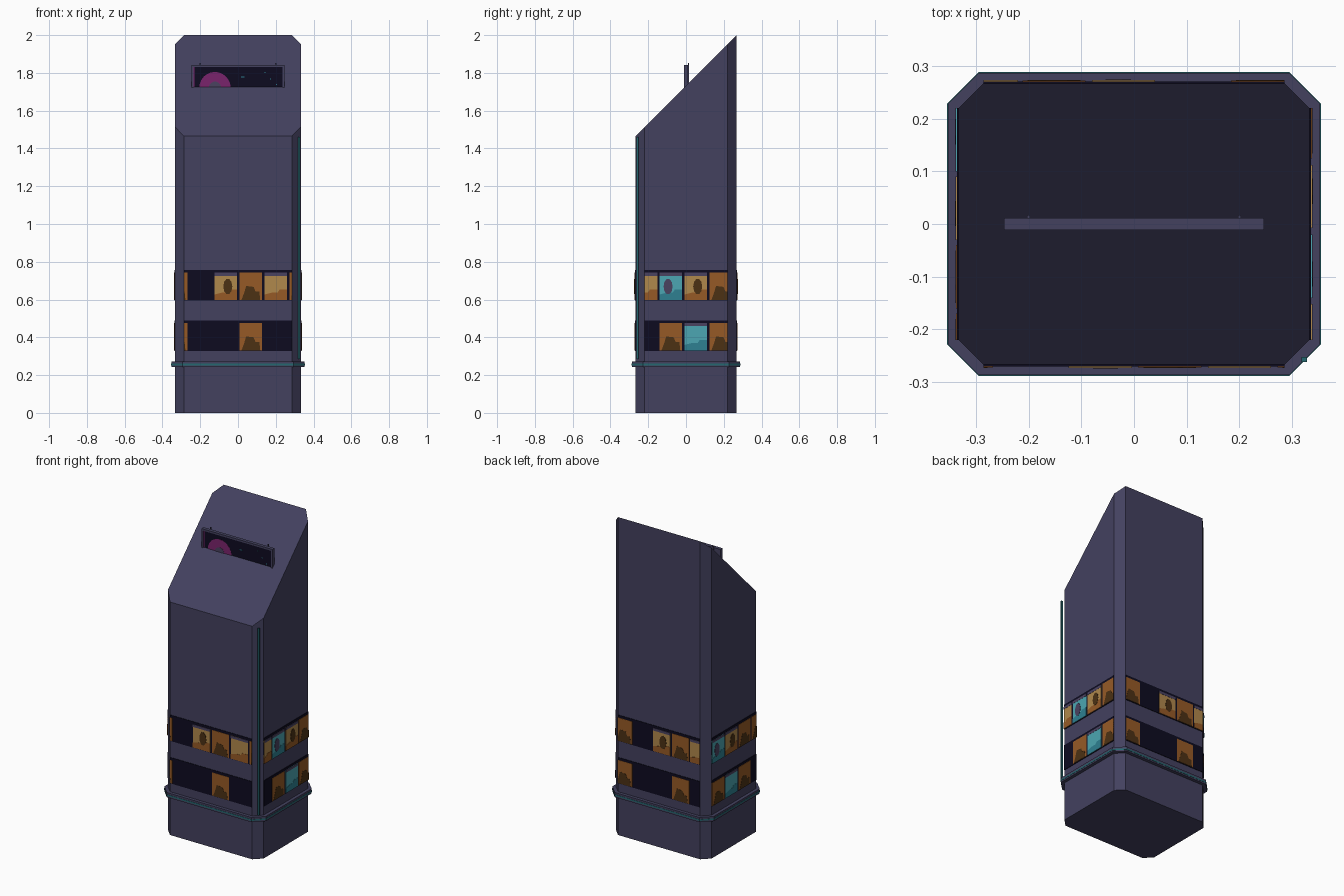
import bpy, bmesh, math
from mathutils import Vector

if "Cube" in bpy.data.objects:
    bpy.data.objects.remove(bpy.data.objects["Cube"])


def srgb(r, g, b):
    f = lambda c: c / 12.92 if c <= 0.04045 else ((c + 0.055) / 1.055) ** 2.4
    return tuple(f(c / 255) for c in (r, g, b)) + (1.0,)


COLOURS = {
    "slate": (67, 65, 95), "night": (13, 11, 32), "amber": (150, 90, 38),
    "brown": (76, 49, 20), "tan": (176, 136, 76), "teal": (76, 166, 178),
    "dark_teal": (46, 128, 145), "mauve": (74, 66, 96), "magenta": (122, 36, 108),
    "trim_teal": (36, 104, 112),
}
NAMES = list(COLOURS)
MATS = []
for n, c in COLOURS.items():
    m = bpy.data.materials.new(n)
    m.diffuse_color = srgb(*c)
    m.use_nodes = True
    m.node_tree.nodes["Principled BSDF"].inputs["Base Color"].default_value = m.diffuse_color
    MATS.append(m)


def finish(bm, name):
    bmesh.ops.recalc_face_normals(bm, faces=bm.faces)
    me = bpy.data.meshes.new(name)
    bm.to_mesh(me)
    bm.free()
    for m in MATS:
        me.materials.append(m)
    ob = bpy.data.objects.new(name, me)
    bpy.context.collection.objects.link(ob)
    return ob


def prism(bm, bottom, top, colour):
    """Closed solid between two matching point loops."""
    a = [bm.verts.new(p) for p in bottom]
    b = [bm.verts.new(p) for p in top]
    n = len(a)
    faces = [bm.faces.new(a), bm.faces.new(b)]
    faces += [bm.faces.new((a[i], a[(i + 1) % n], b[(i + 1) % n], b[i])) for i in range(n)]
    for f in faces:
        f.material_index = NAMES.index(colour)


def box(bm, x0, x1, y0, y1, z0, z1, colour):
    xy = [(x0, y0), (x1, y0), (x1, y1), (x0, y1)]
    prism(bm, [(*p, z0) for p in xy], [(*p, z1) for p in xy], colour)


def octagon(x, y, c):
    return [(-x + c, -y), (x - c, -y), (x, -y + c), (x, y - c),
            (x - c, y), (-x + c, y), (-x, y - c), (-x, -y + c)]


HX, HY, CH = 0.333, 0.267, 0.047

# Tower body with 45 degree sloping roof
bm = bmesh.new()
foot = octagon(HX, HY, CH)
prism(bm, [(x, y, 0) for x, y in foot], [(x, y, 1.733 + y) for x, y in foot], "slate")
finish(bm, "tower_body")

# Collar and its glowing strip
for name, grow, z0, z1, col in (("collar", 0.02, 0.243, 0.273, "slate"),
                                ("collar_strip", 0.0215, 0.252, 0.261, "trim_teal")):
    bm = bmesh.new()
    ring = octagon(HX + grow, HY + grow, CH + grow * 0.59)
    prism(bm, [(x, y, z0) for x, y in ring], [(x, y, z1) for x, y in ring], col)
    finish(bm, name)

# Corner light tube
bm = bmesh.new()
box(bm, 0.318, 0.328, -0.262, -0.252, 0.285, 1.46, "trim_teal")
finish(bm, "corner_light")


class Wall:
    """Places thin plates on a vertical wall, u to the right as seen from outside."""

    def __init__(self, u, dist, half):
        self.u = Vector(u)
        self.n = self.u.cross(Vector((0, 0, 1)))
        self.dist, self.half = dist, half
        self.bm = bmesh.new()

    def plate(self, pts, lift, colour):
        pts = [(max(-self.half, min(self.half, u)), z) for u, z in pts]
        if max(p[0] for p in pts) - min(p[0] for p in pts) < 0.004:
            return
        put = lambda d: [self.u * u + self.n * (self.dist + d) + Vector((0, 0, z)) for u, z in pts]
        prism(self.bm, put(-0.002), put(lift), colour)

    def rect(self, u0, u1, z0, z1, lift, colour):
        self.plate([(u0, z0), (u1, z0), (u1, z1), (u0, z1)], lift, colour)

    def window(self, u, z, kind):
        w = 0.12
        main, low = {"a": ("amber", "brown"), "t": ("tan", "amber"), "c": ("teal", "dark_teal")}[kind[0]]
        self.rect(u, u + w, z, z + 0.145, 0.005, main)
        # furniture silhouette at the bottom of the pane
        if kind[0] == "a":
            prof = [(0.01, 0), (w - 0.01, 0), (w - 0.015, 0.045), (0.085, 0.045),
                    (0.075, 0.07), (0.035, 0.075), (0.025, 0.04)]
        else:
            prof = [(0, 0), (w, 0), (w, 0.055), (0.08, 0.055), (0.07, 0.04), (0.04, 0.04), (0, 0.03)]
            self.rect(u, u + w, z + 0.129, z + 0.145, 0.006, "mauve")  # blind
        self.plate([(u + a, z + b) for a, b in prof], 0.006, low)
        # seated figure
        if kind.endswith("f"):
            c = "mauve" if kind[0] == "c" else "brown"
            cu = u + (0.045 if kind[0] == "c" else 0.07)
            self.plate([(cu + 0.024 * math.cos(k * math.pi / 5), z + 0.072 + 0.042 * math.sin(k * math.pi / 5))
                        for k in range(10)], 0.007, c)


# Window bands: (wall axis, distance, half width, upper windows, lower windows)
WALLS = {
    "front": ((1, 0, 0), HY, HX - CH,
              [(-0.388, "a"), (-0.124, "tf"), (0.008, "a"), (0.14, "t"), (0.272, "a")],
              [(-0.388, "a"), (0.008, "a")]),
    "right": ((0, 1, 0), HX, HY - CH,
              [(-0.272, "t"), (-0.14, "cf"), (-0.008, "tf"), (0.124, "a")],
              [(-0.14, "a"), (-0.008, "c"), (0.124, "a")]),
    "back": ((-1, 0, 0), HY, HX - CH,
             [(-0.304, "a"), (-0.04, "tf"), (0.092, "a"), (0.22, "t")],
             [(-0.304, "a"), (0.092, "a")]),
    "left": ((0, -1, 0), HX, HY - CH,
             [(-0.22, "cf"), (-0.09, "tf"), (0.04, "a"), (0.17, "a")],
             [(-0.22, "a"), (-0.09, "c"), (0.04, "a")]),
}
for side, (axis, dist, half, upper, lower) in WALLS.items():
    wall = Wall(axis, dist, half)
    for z0, row in ((0.597, upper), (0.33, lower)):
        wall.rect(-half, half, z0 - 0.003, z0 + 0.16, 0.003, "night")
        for u, kind in row:
            wall.window(u, z0, kind)
    finish(wall.bm, side + "_windows")

# Sign board standing in the sloped roof
bm = bmesh.new()
box(bm, -0.237, 0.237, -0.006, 0.008, 1.62, 1.832, "slate")
box(bm, -0.247, 0.247, -0.011, 0.011, 1.83, 1.841, "slate")
for s in (-1, 1):
    box(bm, min(s * 0.236, s * 0.247), max(s * 0.236, s * 0.247), -0.011, 0.011, 1.62, 1.83, "slate")
finish(bm, "sign_frame")

# Sign picture: dark panel, disc, edge stripe and small lights
sign = Wall((1, 0, 0), 0.006, 0.236)
sign.rect(-0.236, 0.236, 1.62, 1.83, 0.001, "night")
sign.rect(-0.236, -0.229, 1.62, 1.83, 0.002, "magenta")
for r, lift, col in ((0.083, 0.002, "magenta"), (0.032, 0.003, "mauve")):
    sign.plate([(-0.122 + r * math.cos(k * math.pi / 12), 1.722 + r * math.sin(k * math.pi / 12))
                for k in range(24)], lift, col)
for u, z, w in ((0.015, 1.775, 0.02), (0.14, 1.8, 0.006), (0.17, 1.765, 0.006), (0.2, 1.735, 0.006)):
    sign.rect(u, u + w, z, z + 0.005, 0.002, "dark_teal")
finish(sign.bm, "sign_picture")

# Sign support rods
bm = bmesh.new()
for s in (-1, 1):
    box(bm, s * 0.2 - 0.003, s * 0.2 + 0.003, 0.01, 0.017, 1.7, 1.853, "slate")
finish(bm, "sign_rods")
